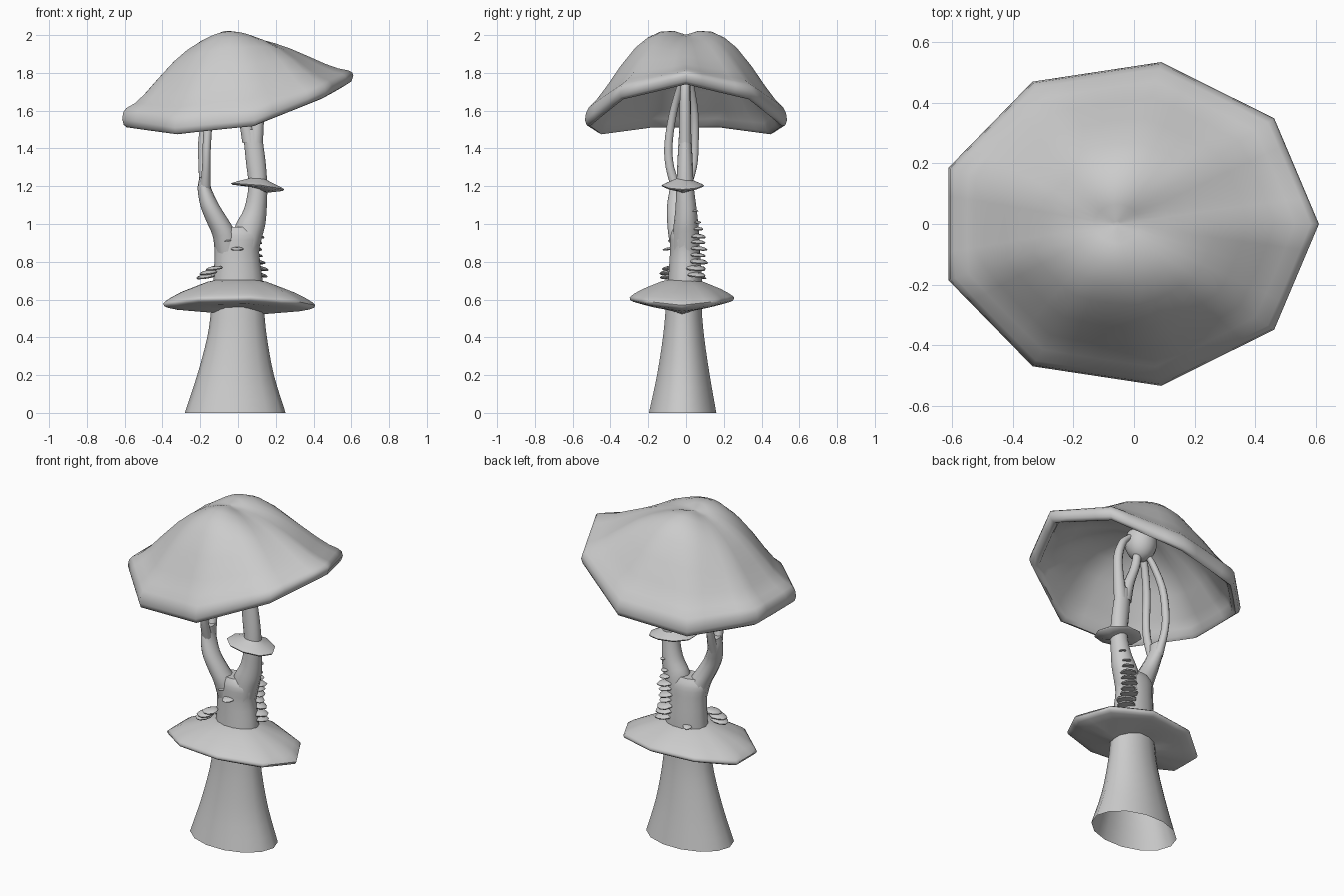
import bpy, math
from mathutils import Vector


def finish(name, verts, faces, angle=50):
    me = bpy.data.meshes.new(name)
    me.from_pydata(verts, [], faces)
    ob = bpy.data.objects.new(name, me)
    bpy.context.collection.objects.link(ob)
    bpy.context.view_layer.objects.active = ob
    ob.select_set(True)
    bpy.ops.object.shade_smooth_by_angle(angle=math.radians(angle))
    ob.select_set(False)
    return ob


def skin(name, rings, start_cap=False, end_cap=False, angle=50):
    n = len(rings[0])
    verts = [v for r in rings for v in r]
    faces = [(i * n + j, i * n + (j + 1) % n, (i + 1) * n + (j + 1) % n, (i + 1) * n + j)
             for i in range(len(rings) - 1) for j in range(n)]
    if start_cap:
        faces.append(tuple(reversed(range(n))))
    if end_cap:
        faces.append(tuple(range(len(verts) - n, len(verts))))
    return finish(name, verts, faces, angle)


def tube(name, pts, n=12, start=True, end=True, steps=3):
    """Loft of horizontal ellipses (x, y, z, rx, ry) smoothed along the path."""
    p = [Vector(q) for q in pts]
    p = [p[0] * 2 - p[1]] + p + [p[-1] * 2 - p[-2]]
    path = []
    for i in range(1, len(p) - 2):
        a, b, c, d = p[i - 1:i + 3]
        for k in range(steps):
            t = k / steps
            path.append(0.5 * (2 * b + (c - a) * t + (2 * a - 5 * b + 4 * c - d) * t * t
                               + (3 * b - a - 3 * c + d) * t ** 3))
    path.append(p[-2])
    rings = [[(q[0] + q[3] * math.cos(2 * math.pi * j / n),
               q[1] + q[4] * math.sin(2 * math.pi * j / n), q[2]) for j in range(n)]
             for q in path]
    return skin(name, rings, start, end)


def cap(name, cx, cy, rx, ry, top_x, top_z, rim, profile, bulge=0.0, closed=False, sub=4):
    """Nine-cornered cap: round near the middle, straight-edged at the rim.
    rim = heights of the corners 0..4 (mirrored in y); profile = (scale, drop, dz)."""
    heights = rim + rim[:0:-1]
    corner = [Vector((cx + rx * math.cos(math.radians(40 * k)),
                      cy + ry * math.sin(math.radians(40 * k)), heights[k])) for k in range(9)]
    mid = Vector((top_x, cy))
    rings = []
    for s, g, dz in profile:
        ring = []
        for k in range(9):
            for m in range(sub):
                t = m / sub
                a = math.radians(40 * (k + t))
                poly = corner[k].lerp(corner[(k + 1) % 9], t)
                rnd = Vector((cx + rx * math.cos(a), cy + ry * math.sin(a)))
                xy = mid + (rnd.lerp(poly.xy, s) - mid) * s
                z = top_z + (poly.z - top_z) * g + dz
                z += bulge * math.sin(a) ** 2 * math.sin(math.pi * min(s, 1))
                ring.append((xy.x, xy.y, z))
        rings.append(ring)
    return skin(name, rings[::-1], closed, closed, 60)


# Large tilted cap with rolled lip and hollow underside
cap("mushroom_cap", -0.02, 0, 0.631, 0.543, -0.06, 2.0,
    [1.785, 1.70, 1.55, 1.51, 1.555],
    [(0.02, 0, 0), (0.12, 0.02, 0), (0.25, 0.09, 0), (0.38, 0.2, 0), (0.5, 0.33, 0),
     (0.65, 0.53, 0), (0.78, 0.71, 0), (0.88, 0.82, 0), (0.96, 0.87, 0), (0.99, 0.92, 0),
     (1.0, 1.0, 0), (0.985, 1.0, -0.03), (0.95, 1.0, -0.045), (0.91, 1.0, -0.035),
     (0.88, 1.0, 0.0), (0.8, 0.8, -0.05), (0.65, 0.53, -0.07), (0.5, 0.33, -0.08),
     (0.25, 0.09, -0.09), (0.02, 0, -0.1)], bulge=0.085, closed=True)

# Knob under the cap where the branches meet
bpy.ops.mesh.primitive_uv_sphere_add(segments=16, ring_count=10, radius=1, location=(-0.05, 0, 1.84))
knob = bpy.context.object
knob.name = "cap_knob"
knob.scale = (0.09, 0.09, 0.11)
bpy.ops.object.shade_smooth()
knob.select_set(False)

# Flared hollow foot and trunk
tube("trunk", [(-0.015, -0.018, 0, 0.267, 0.183), (-0.013, -0.014, 0.2, 0.203, 0.143),
               (-0.005, -0.013, 0.4, 0.158, 0.112), (-0.002, -0.012, 0.55, 0.14, 0.098),
               (0, -0.005, 0.7, 0.13, 0.092), (-0.006, -0.005, 0.85, 0.118, 0.082),
               (-0.004, -0.008, 0.94, 0.126, 0.076), (-0.015, -0.01, 0.985, 0.09, 0.055)],
     n=14, start=False)

# Forked branches
tube("left_branch", [(-0.05, -0.01, 0.84, 0.065, 0.065), (-0.07, -0.025, 0.94, 0.065, 0.068),
                     (-0.11, -0.04, 1.02, 0.06, 0.06), (-0.15, -0.045, 1.1, 0.05, 0.055),
                     (-0.178, -0.03, 1.19, 0.036, 0.055), (-0.178, -0.022, 1.25, 0.025, 0.05)])
tube("right_branch", [(0.04, 0, 0.84, 0.065, 0.072), (0.055, 0, 0.94, 0.075, 0.07),
                      (0.067, 0, 1.0, 0.078, 0.065), (0.092, 0, 1.08, 0.06, 0.056),
                      (0.105, -0.005, 1.2, 0.05, 0.046), (0.095, -0.005, 1.32, 0.052, 0.041),
                      (0.08, -0.005, 1.45, 0.05, 0.034), (0.075, -0.005, 1.5, 0.05, 0.03)])
tube("right_branch_outer", [(0.09, -0.005, 1.43, 0.042, 0.034), (0.108, -0.005, 1.58, 0.03, 0.03),
                            (0.11, -0.005, 1.7, 0.026, 0.026), (0.08, 0, 1.8, 0.025, 0.02),
                            (0.02, 0, 1.86, 0.025, 0.015)])
tube("right_branch_inner", [(0.065, -0.005, 1.43, 0.042, 0.034), (0.035, -0.005, 1.55, 0.032, 0.03),
                            (-0.01, 0, 1.68, 0.026, 0.026), (-0.03, 0, 1.8, 0.025, 0.02)])

# Paired tendrils from the left branch
tube("front_tendril", [(-0.175, -0.045, 1.17, 0.03, 0.03), (-0.168, -0.085, 1.3, 0.022, 0.024),
                       (-0.165, -0.093, 1.42, 0.022, 0.023), (-0.15, -0.07, 1.58, 0.022, 0.022),
                       (-0.1, -0.03, 1.73, 0.022, 0.02), (-0.06, -0.01, 1.79, 0.022, 0.018)], n=10)
tube("back_tendril", [(-0.178, -0.01, 1.17, 0.03, 0.03), (-0.188, 0.035, 1.3, 0.02, 0.024),
                      (-0.19, 0.046, 1.42, 0.022, 0.022), (-0.165, 0.045, 1.58, 0.022, 0.022),
                      (-0.105, 0.025, 1.73, 0.022, 0.02), (-0.06, 0.01, 1.79, 0.022, 0.018)], n=10)

# Skirt-like collars
cap("trunk_collar", -0.006, -0.022, 0.415, 0.281, -0.006, 0.705,
    [0.57, 0.59, 0.61, 0.605, 0.578],
    [(0.25, 0, 0), (0.38, 0.08, 0), (0.55, 0.28, 0), (0.75, 0.52, 0), (0.9, 0.76, 0),
     (0.97, 0.9, 0), (1, 1, 0), (0.985, 1, -0.013), (0.93, 1, -0.022),
     (0.8, 1, -0.032), (0.5, 1, -0.042), (0.25, 1, -0.05)], sub=3)
cap("branch_collar", 0.1, -0.017, 0.145, 0.114, 0.1, 1.245,
    [1.183, 1.19, 1.205, 1.212, 1.216],
    [(0.2, 0, 0), (0.45, 0.3, 0), (0.7, 0.6, 0), (0.93, 0.88, 0), (1, 1, 0),
     (0.95, 1, -0.008), (0.6, 1, -0.014), (0.2, 1, -0.02)], sub=2)

# Bracket fungi: (x, y, z, radius)
shelves = [(0.105, 0.055, 0.73, 0.052), (0.10, 0.05, 0.765, 0.058), (0.09, 0.065, 0.80, 0.052),
           (0.09, 0.06, 0.835, 0.042), (0.085, 0.065, 0.87, 0.046), (0.09, 0.06, 0.905, 0.042),
           (0.095, 0.062, 0.935, 0.046), (0.095, 0.06, 0.975, 0.034), (0.10, 0.055, 1.01, 0.026),
           (0.12, 0.045, 1.07, 0.02),
           (-0.125, -0.085, 0.765, 0.045), (-0.155, -0.09, 0.742, 0.05), (-0.17, -0.085, 0.72, 0.05),
           (-0.005, -0.088, 0.868, 0.035), (-0.055, -0.078, 0.912, 0.02),
           (-0.065, 0.082, 0.715, 0.026)]
for i, (x, y, z, r) in enumerate(shelves):
    h = r * 0.28
    rings = [[(x + r * s * (1 + 0.08 * math.sin(3 * a + i)) * math.cos(a),
               y + r * s * (1 + 0.08 * math.sin(3 * a + i)) * math.sin(a),
               z + dz * h - 0.15 * s * r * math.cos(a - math.atan2(y, x)))
              for a in (2 * math.pi * j / 9 for j in range(9))]
             for s, dz in ((0.5, -0.6), (0.92, -0.45), (1, 0), (0.85, 0.5), (0.4, 0.9))]
    skin(f"bracket_fungus_{i + 1}", rings, True, True)
